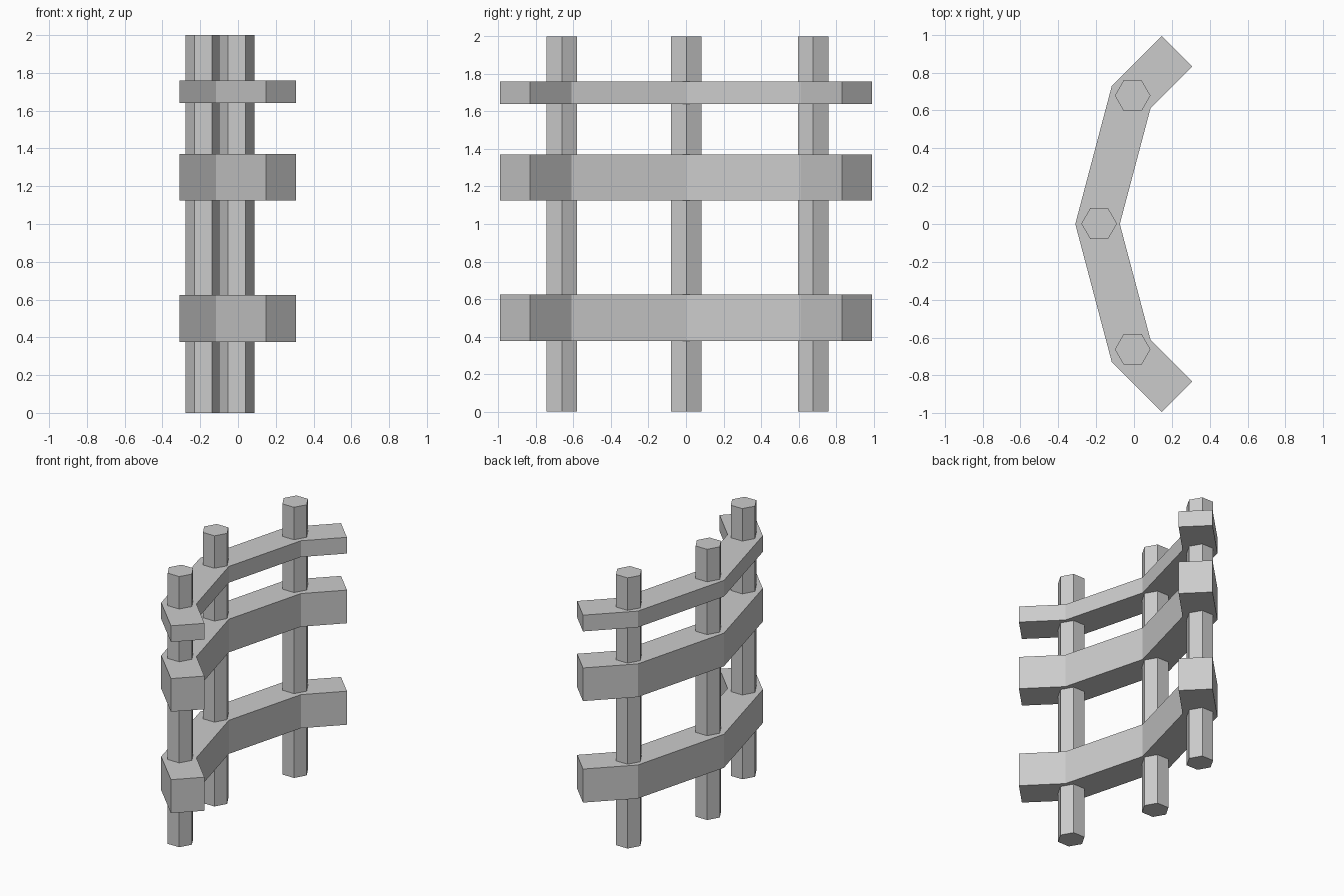
import bpy, bmesh
from math import sqrt

if "Cube" in bpy.data.objects:
    bpy.data.objects.remove(bpy.data.objects["Cube"])


def prism(name, outline, z0, z1):
    """Extrude a flat outline from z0 up to z1."""
    bm = bmesh.new()
    face = bm.faces.new([bm.verts.new((x, y, z0)) for x, y in outline])
    top = bmesh.ops.extrude_face_region(bm, geom=[face])["geom"]
    bmesh.ops.translate(bm, vec=(0, 0, z1 - z0),
                        verts=[v for v in top if isinstance(v, bmesh.types.BMVert)])
    bmesh.ops.recalc_face_normals(bm, faces=bm.faces)
    mesh = bpy.data.meshes.new(name)
    bm.to_mesh(mesh)
    bm.free()
    obj = bpy.data.objects.new(name, mesh)
    bpy.context.collection.objects.link(obj)
    return obj


# Bent rail outline: one half, mirrored across y = 0
half = [(-0.31, 0), (-0.117, 0.73), (0.147, 0.993), (0.308, 0.832), (0.087, 0.61), (-0.075, 0)]
rail_outline = half + [(x, -y) for x, y in reversed(half[1:-1])]

# Three rails, the top one thinner
for name, z0, z1 in (("lower_rail", 0.375, 0.623),
                     ("middle_rail", 1.125, 1.37),
                     ("top_rail", 1.64, 1.76)):
    prism(name, rail_outline, z0, z1)

# Three hexagonal posts, points along x
r = 0.094
h = r * sqrt(3) / 2
hexagon = [(r, 0), (r / 2, h), (-r / 2, h), (-r, 0), (-r / 2, -h), (r / 2, -h)]
for name, cx, cy in (("front_post", -0.007, -0.662),
                     ("centre_post", -0.184, 0.002),
                     ("back_post", -0.007, 0.678)):
    prism(name, [(cx + x, cy + y) for x, y in hexagon], 0, 2)
